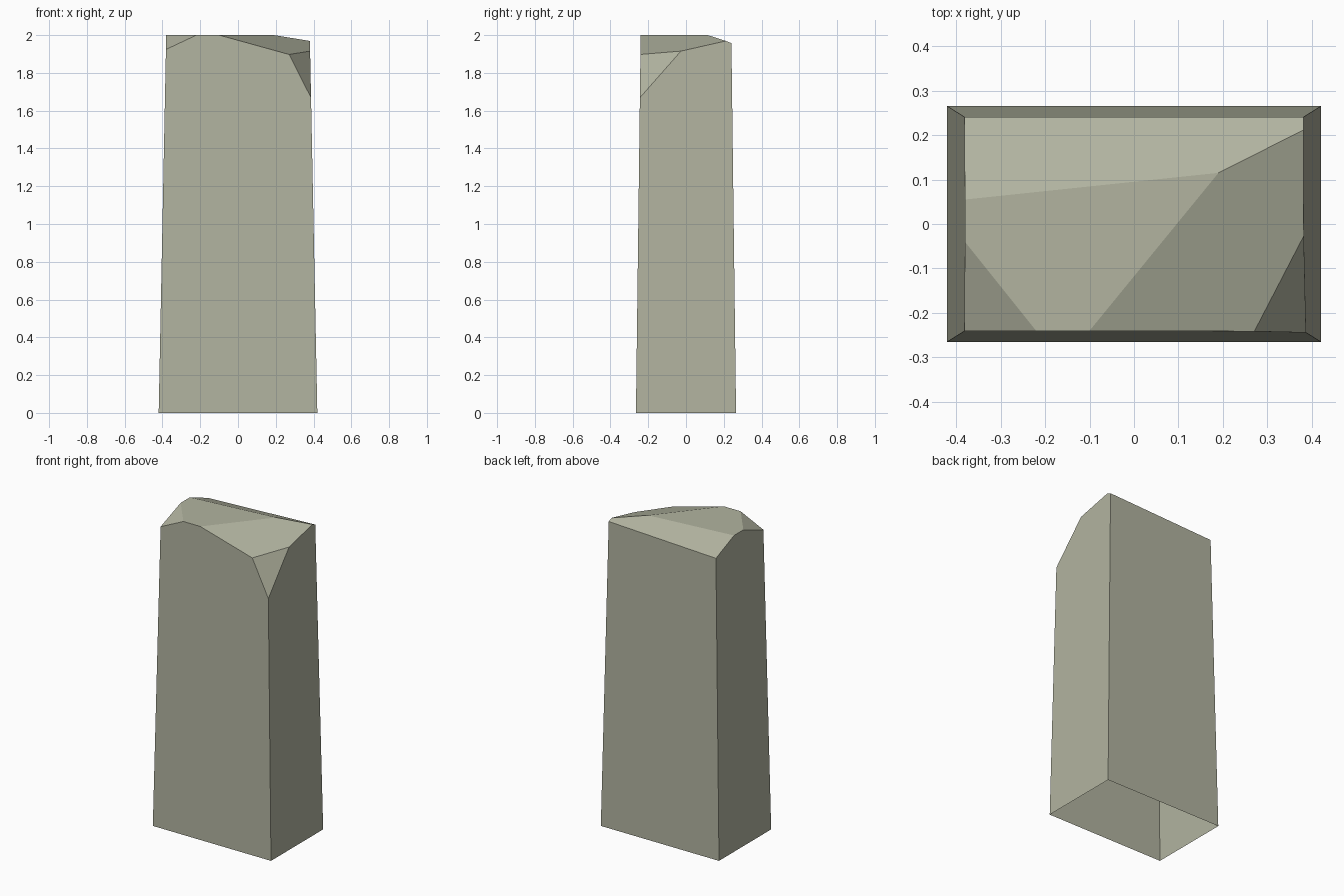
import bpy, bmesh
from mathutils import Vector

if "Cube" in bpy.data.objects:
    bpy.data.objects.remove(bpy.data.objects["Cube"], do_unlink=True)

# Weathered stone colour
COLOUR = (0.445, 0.456, 0.352, 1)
stone = bpy.data.materials.new("grey_green_stone")
stone.use_nodes = True
stone.diffuse_color = COLOUR
bsdf = stone.node_tree.nodes["Principled BSDF"]
bsdf.inputs["Base Color"].default_value = COLOUR
bsdf.inputs["Roughness"].default_value = 0.9

# Tapered block, open underneath
bm = bmesh.new()
bmesh.ops.create_cube(bm, size=2)
for v in bm.verts:
    top = v.co.z > 0
    half = (0.38, 0.24) if top else (0.42, 0.265)
    v.co = (v.co.x * half[0], v.co.y * half[1], 2 if top else 0)
floor = [f for f in bm.faces if f.normal.z < -0.9]
bmesh.ops.delete(bm, geom=floor, context="FACES_ONLY")


def chip(a, b, c):
    """Slice off everything above the plane through three points, and cap it."""
    a, b, c = Vector(a), Vector(b), Vector(c)
    normal = (b - a).cross(c - a).normalized()
    if normal.z < 0:
        normal.negate()
    cut = bmesh.ops.bisect_plane(
        bm, geom=bm.verts[:] + bm.edges[:] + bm.faces[:], dist=1e-5,
        plane_co=a, plane_no=normal, clear_outer=True)
    edges = [e for e in cut["geom_cut"] if isinstance(e, bmesh.types.BMEdge)]
    bmesh.ops.edgeloop_fill(bm, edges=edges)


peak = (0.19, 0.115, 2)
shoulder = (0.38, -0.03, 1.915)
# Long slope at the front left, slope at the back, and two broken front corners
chip(peak, (-0.10, -0.24, 2), shoulder)
chip(peak, (-0.38, 0.055, 2), (-0.38, 0.24, 1.925))
chip((-0.38, -0.04, 2), (-0.38, -0.24, 1.925), (-0.22, -0.24, 2))
chip((0.27, -0.24, 1.9), shoulder, (0.386, -0.244, 1.67))

bmesh.ops.recalc_face_normals(bm, faces=bm.faces)
mesh = bpy.data.meshes.new("stone_pillar")
bm.to_mesh(mesh)
bm.free()
mesh.materials.append(stone)
pillar = bpy.data.objects.new("stone_pillar", mesh)
bpy.context.collection.objects.link(pillar)
